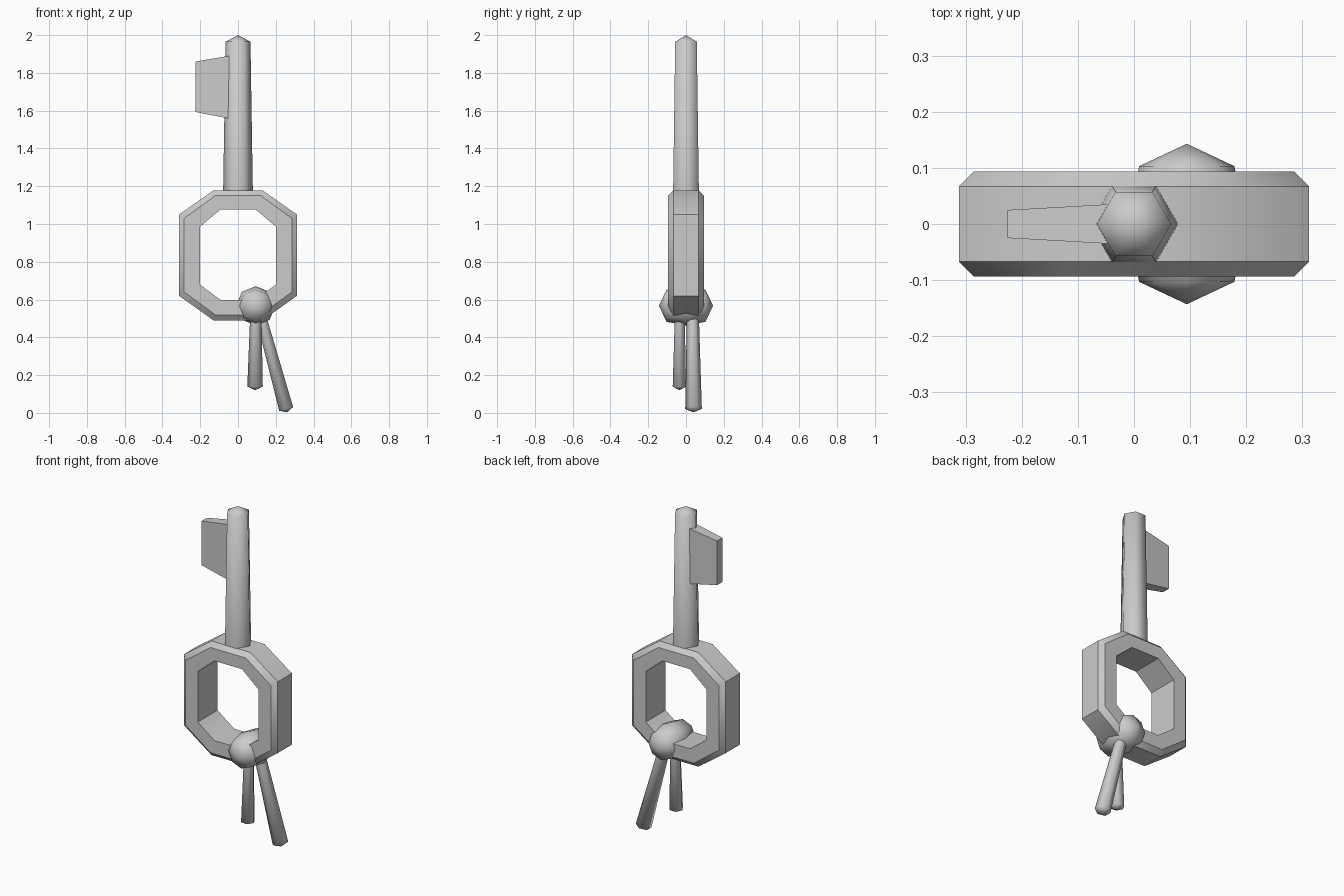
import bpy, bmesh, math
from mathutils import Vector

if "Cube" in bpy.data.objects:
    bpy.data.objects.remove(bpy.data.objects["Cube"])


def finish(name, bm, angle):
    bmesh.ops.remove_doubles(bm, verts=bm.verts, dist=1e-5)
    bmesh.ops.recalc_face_normals(bm, faces=bm.faces)
    me = bpy.data.meshes.new(name)
    bm.to_mesh(me)
    bm.free()
    ob = bpy.data.objects.new(name, me)
    bpy.context.collection.objects.link(ob)
    bpy.ops.object.select_all(action='DESELECT')
    ob.select_set(True)
    bpy.context.view_layer.objects.active = ob
    if angle:
        bpy.ops.object.shade_smooth_by_angle(angle=math.radians(angle))
    return ob


def loft(bm, rings, closed=False):
    """Skin quads between rings of equal point count."""
    vs = [[bm.verts.new(p) for p in r] for r in rings]
    pairs = list(zip(vs, vs[1:])) + ([(vs[-1], vs[0])] if closed else [])
    for a, b in pairs:
        n = len(a)
        for i in range(n):
            j = (i + 1) % n
            bm.faces.new((a[i], a[j], b[j], b[i]))
    return vs


def spindle(name, start, end, profile, sides, phase=0, angle=70):
    """Turned part along start->end; profile is (radius, distance along axis)."""
    start, end = Vector(start), Vector(end)
    axis = (end - start).normalized()
    rot = Vector((0, 0, 1)).rotation_difference(axis)
    bm = bmesh.new()
    rings = []
    for r, t in profile:
        ring = []
        for i in range(sides):
            a = math.radians(phase) + math.tau * i / sides
            ring.append(start + rot @ Vector((r * math.cos(a), r * math.sin(a), t)))
        rings.append(ring)
    loft(bm, rings)
    return finish(name, bm, angle)


# Bow: octagonal ring with chamfered outer edges
def octagon(x1, x2, z1, z2, z3, z4, y):
    pts = [(x1, z4), (x2, z3), (x2, z2), (x1, z1), (-x1, z1), (-x2, z2), (-x2, z3), (-x1, z4)]
    return [(x, y, z) for x, z in pts]


outer = (0.13, 0.312, 0.49, 0.62, 1.05, 1.178)
face = (0.118, 0.285, 0.518, 0.64, 1.03, 1.152)
hole = (0.092, 0.202, 0.598, 0.68, 0.985, 1.078)
bm = bmesh.new()
loft(bm, [octagon(*s, y) for s, y in (
    (hole, -0.094), (face, -0.094), (outer, -0.067),
    (outer, 0.067), (face, 0.094), (hole, 0.094))], closed=True)
finish("bow_ring", bm, 40)

# Shaft: tapered hexagonal rod with pointed tip
spindle("shaft", (0, 0, 1.15), (0, 0, 2),
        [(0, 0), (0.079, 0), (0.066, 0.815), (0, 0.85)], 6)

# Bit: tapered tooth on the left of the shaft
bm = bmesh.new()
root, tip = (-0.03, 0.036, 1.555, 1.893), (-0.225, 0.025, 1.593, 1.86)
ends = loft(bm, [[(x, -y, lo), (x, y, lo), (x, y, hi), (x, -y, hi)]
                 for x, y, lo, hi in (root, tip)])
for e in ends:
    bm.faces.new(e)
finish("bit", bm, 0)

# Knot: low-poly bead wrapped around the bottom of the ring
spindle("knot", (0.094, -0.143, 0.567), (0.094, 0.143, 0.567),
        [(0, 0), (0.085, 0.04), (0.104, 0.143), (0.085, 0.246), (0, 0.286)], 8)

# Hanging cord ends, widening to blunt points
for name, low, top, r, phase in (
        ("cord_front", (0.09, -0.035, 0.12), (0.095, -0.033, 0.56), 0.041, 0),
        ("cord_back", (0.26, 0.04, 0.003), (0.108, 0.036, 0.56), 0.044, 30)):
    length = (Vector(top) - Vector(low)).length
    spindle(name, low, top, [(0, 0), (r, 0.019), (r * 0.7, length), (0, length)], 6, phase)
